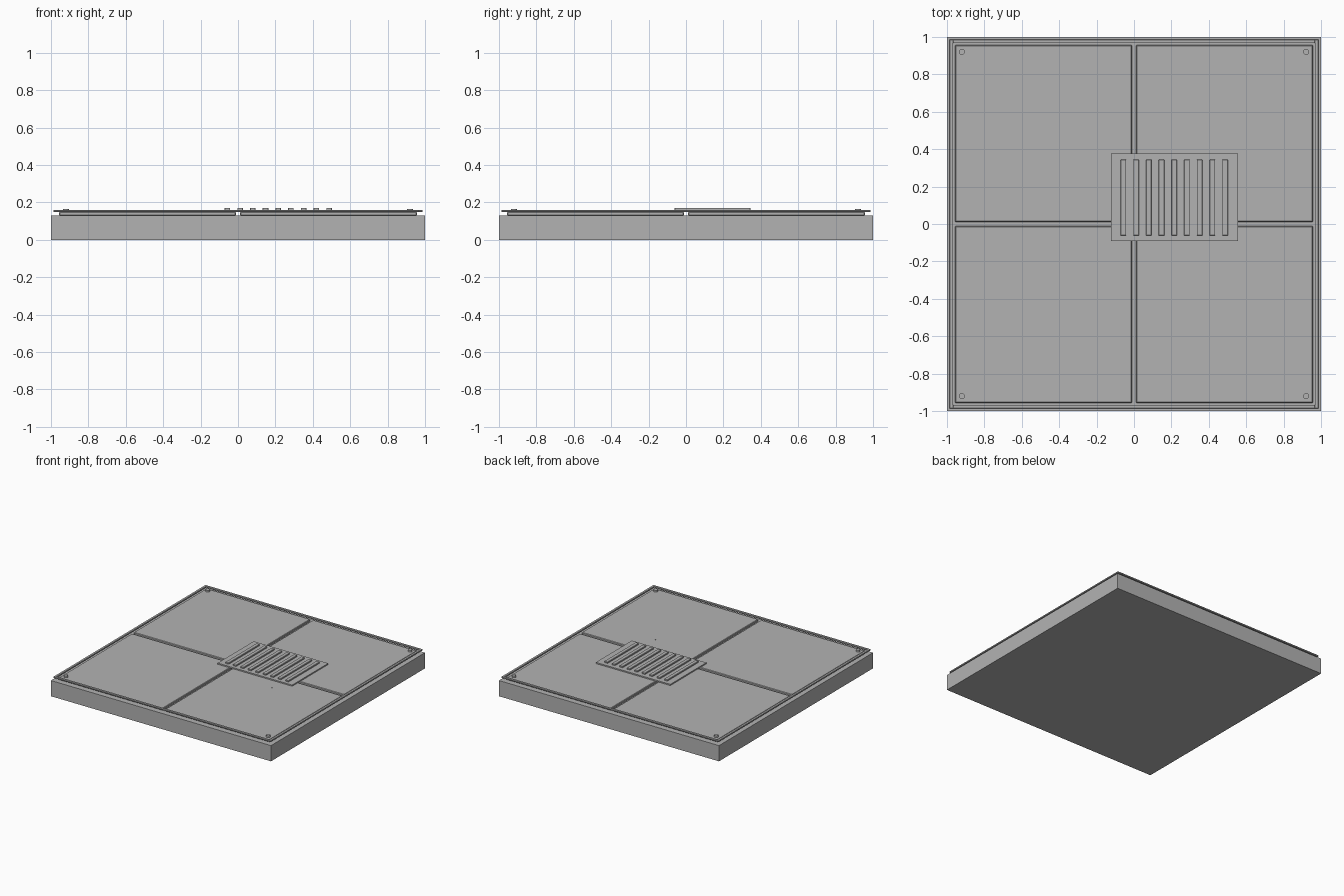
import bpy

if "Cube" in bpy.data.objects:
    bpy.data.objects.remove(bpy.data.objects["Cube"])

grey = bpy.data.materials.new("light grey")
grey.diffuse_color = (0.45, 0.45, 0.45, 1)
grey.use_nodes = True
grey.node_tree.nodes["Principled BSDF"].inputs["Base Color"].default_value = grey.diffuse_color


def finish(ob, name, bevel=0):
    ob.name = name
    ob.data.materials.append(grey)
    if bevel:
        mod = ob.modifiers.new("edge", 'BEVEL')
        mod.width = bevel
        mod.segments = 1
    return ob


def box(name, x0, x1, y0, y1, z0, z1, bevel=0):
    bpy.ops.mesh.primitive_cube_add(size=1, location=((x0 + x1) / 2, (y0 + y1) / 2, (z0 + z1) / 2))
    ob = bpy.context.object
    ob.scale = (x1 - x0, y1 - y0, z1 - z0)
    bpy.ops.object.transform_apply(location=False, rotation=False, scale=True)
    return finish(ob, name, bevel)


def disc(name, x, y, z0, z1, r, sides):
    bpy.ops.mesh.primitive_cylinder_add(vertices=sides, radius=r, depth=z1 - z0,
                                        location=(x, y, (z0 + z1) / 2))
    ob = finish(bpy.context.object, name)
    bpy.ops.object.shade_smooth_by_angle()
    return ob


# Base slab
box("base_slab", -1, 1, -1, 1, 0, 0.129)

# Four floor panels with grooves between, and a screw in each outer corner
for sx in (-1, 1):
    for sy in (-1, 1):
        x = sorted((sx * 0.012, sx * 0.957))
        y = sorted((sy * 0.012, sy * 0.957))
        box("floor_panel", *x, *y, 0.129, 0.15, 0.004)
        disc("corner_screw", sx * 0.92, sy * 0.92, 0.148, 0.165, 0.016, 16)

# Thin trim rails around the edge
for s in (-1, 1):
    a, b = sorted((s * 0.967, s * 0.987))
    box("trim_rail_side", a, b, -0.987, 0.987, 0.148, 0.16, 0.002)
    box("trim_rail_end", -0.967, 0.967, a, b, 0.148, 0.16, 0.002)

# Vent plate with raised slats
box("vent_plate", -0.122, 0.555, -0.09, 0.378, 0.148, 0.16)
for i in range(9):
    cx = -0.057 + i * 0.068
    box("vent_slat", cx - 0.015, cx + 0.015, -0.062, 0.344, 0.158, 0.171, 0.002)

# Two tiny pins beside the vent
for x, y in ((0.432, -0.22), (0.447, -0.195)):
    disc("tiny_pin", x, y, 0.148, 0.152, 0.005, 8)
